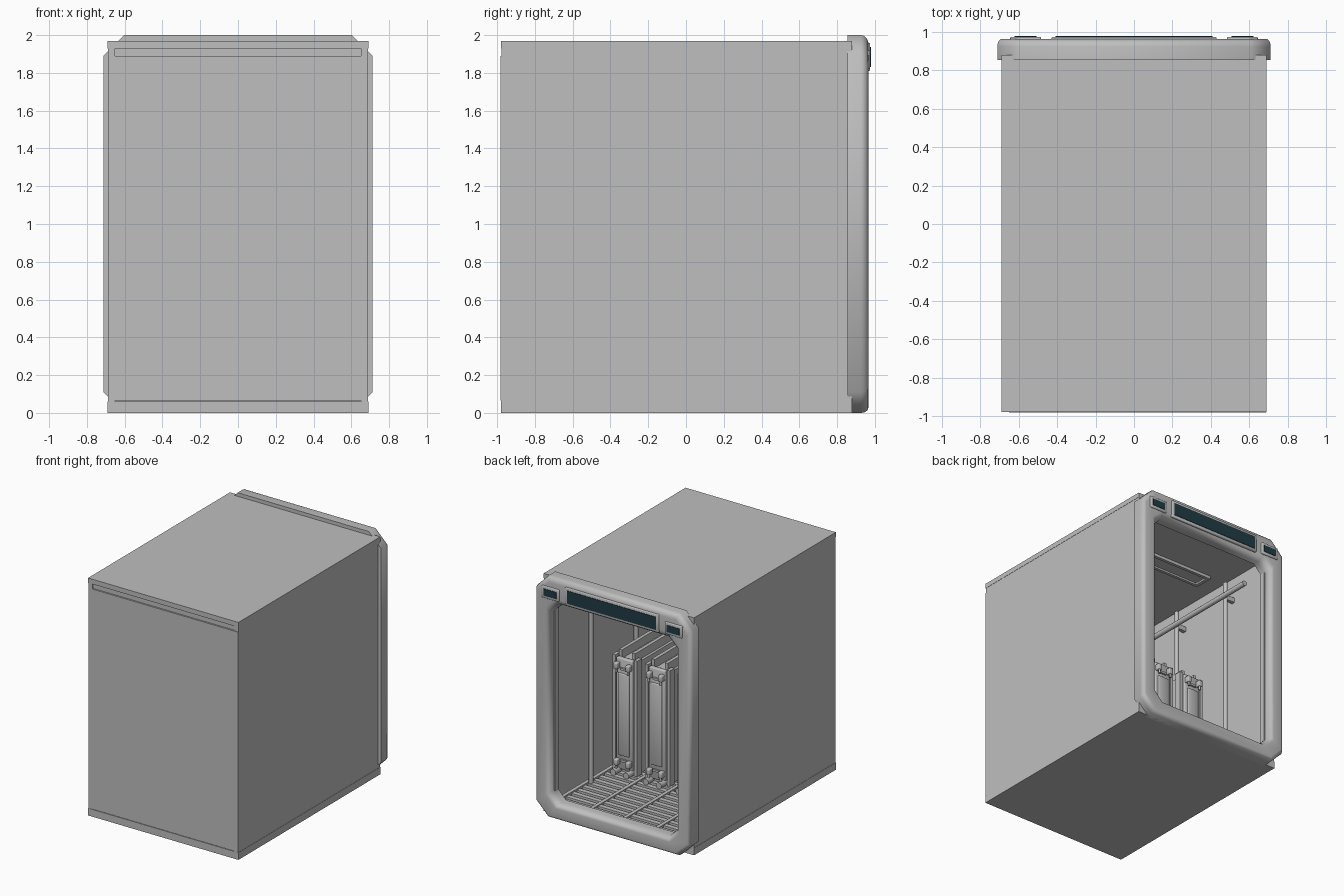
import bpy, bmesh, math
from mathutils import Vector

cube = bpy.data.objects.get("Cube")
if cube:
    bpy.data.objects.remove(cube, do_unlink=True)


def material(name, rgb):
    m = bpy.data.materials.new(name)
    m.use_nodes = True
    m.diffuse_color = (*rgb, 1)
    bsdf = m.node_tree.nodes["Principled BSDF"]
    bsdf.inputs["Base Color"].default_value = (*rgb, 1)
    bsdf.inputs["Roughness"].default_value = 0.6
    return m


GREY = material("light grey metal", (0.52, 0.52, 0.52))
SCREEN = material("dark teal screen", (0.014, 0.045, 0.06))


def finish(name, bm, mat, smooth=False):
    bmesh.ops.recalc_face_normals(bm, faces=bm.faces)
    mesh = bpy.data.meshes.new(name)
    bm.to_mesh(mesh)
    bm.free()
    mesh.materials.append(mat)
    ob = bpy.data.objects.new(name, mesh)
    bpy.context.collection.objects.link(ob)
    if smooth:
        bpy.ops.object.select_all(action='DESELECT')
        ob.select_set(True)
        bpy.context.view_layer.objects.active = ob
        bpy.ops.object.shade_smooth_by_angle(angle=math.radians(50))
    return ob


def box(name, xs, ys, zs, mat=GREY, bevel=0):
    """Box from its limits on each axis."""
    bm = bmesh.new()
    bmesh.ops.create_cube(bm, size=1)
    for v in bm.verts:
        v.co = Vector([(r[0] + r[1]) / 2 + c * (r[1] - r[0])
                       for r, c in zip((xs, ys, zs), v.co)])
    if bevel:
        bmesh.ops.bevel(bm, geom=bm.edges[:], offset=bevel, segments=2,
                        affect='EDGES', profile=0.5)
    return finish(name, bm, mat, bool(bevel))


def rod(name, start, end, radius, sides=12):
    a, b = Vector(start), Vector(end)
    bm = bmesh.new()
    bmesh.ops.create_cone(bm, cap_ends=True, segments=sides, radius1=radius,
                          radius2=radius, depth=(b - a).length)
    turn = (b - a).to_track_quat('Z', 'Y')
    for v in bm.verts:
        v.co = turn @ v.co + (a + b) / 2
    return finish(name, bm, GREY, True)


def octagon(half, low, high, cut, y):
    """Chamfered rectangle in the xz plane."""
    right = [(half - cut, low), (half, low + cut),
             (half, high - cut), (half - cut, high)]
    pts = right + [(-x, z) for x, z in reversed(right)]
    return [(x, y, z) for x, z in pts]


# Housing: slabs, side walls and closed front
FRONT, REAR, HALF = -0.98, 0.88, 0.69
box("bottom_slab", (-HALF, HALF), (FRONT, REAR), (0, 0.06))
box("top_slab", (-HALF, HALF), (FRONT, REAR), (1.93, 1.97))
box("ceiling", (-0.65, 0.65), (-0.94, REAR), (1.89, 1.93))
for side, s in (("left", 1), ("right", -1)):
    box(side + "_wall", sorted((s * 0.65, s * 0.688)), (FRONT + 0.002, REAR), (0.06, 1.93))
box("front_wall", (-0.65, 0.65), (-0.97, -0.94), (0.06, 1.93))
box("front_panel", (-0.65, 0.688), (-0.983, -0.96), (0.065, 1.89))

# Rear frame: rounded ring swept around the chamfered opening
bm = bmesh.new()
rings = []
sections = [(0, 0.855)]
for i in range(6):
    t = math.radians(18 * i)
    sections.append((0.2 * (1 - math.cos(t)), 0.925 + 0.04 * math.sin(t)))
for i in range(6):
    t = math.radians(18 * i)
    sections.append((0.75 + 0.25 * math.sin(t), 0.905 + 0.06 * math.cos(t)))
sections.append((1, 0.855))
for f, y in sections:
    loop = octagon(0.712 - 0.132 * f, 0.13 * f, 2 - 0.22 * f, 0.11 - 0.03 * f, y)
    rings.append([bm.verts.new(p) for p in loop])
for a, b in zip(rings, rings[1:] + rings[:1]):
    for i in range(8):
        j = (i + 1) % 8
        bm.faces.new((a[i], a[j], b[j], b[i]))
finish("rear_frame", bm, GREY, True)

# Inner lip around the opening
bm = bmesh.new()
lip = []
for grow, y in ((0, 0.85), (0, 0.9), (0.03, 0.9), (0.03, 0.85)):
    lip.append([bm.verts.new(p) for p in
                octagon(0.57 + grow, 0.12 - grow, 1.79 + grow, 0.07, y)])
for a, b in zip(lip, lip[1:] + lip[:1]):
    for i in range(8):
        j = (i + 1) % 8
        bm.faces.new((a[i], a[j], b[j], b[i]))
finish("opening_lip", bm, GREY)


# Control displays on the top of the frame
def display(name, x, half, low, high):
    box(name + "_bezel", (x - half, x + half), (0.95, 0.975), (low, high), GREY, 0.006)
    box(name + "_screen", (x - half + 0.022, x + half - 0.022), (0.974, 0.979),
        (low + 0.022, high - 0.022), SCREEN)


display("main_display", 0, 0.43, 1.81, 1.96)
for side, s in (("left", 1), ("right", -1)):
    display(side + "_display", s * 0.565, 0.08, 1.82, 1.92)

# Floor grating: slats across, runners along
for i in range(24):
    y = -0.88 + i * 0.072
    box("floor_slat", (-0.58, 0.58), (y, y + 0.04), (0.06, 0.095))
for x in (-0.6, -0.3, 0, 0.3, 0.6):
    box("floor_runner", (x - 0.015, x + 0.015), (-0.92, 0.82), (0.06, 0.102))

# Side posts and rails
for side, s in (("left", 1), ("right", -1)):
    x = s * 0.57
    for y in (-0.75, -0.16, 0.43):
        rod(side + "_post", (x, y, 0.06), (x, y, 1.82), 0.018)
        box(side + "_post_bracket", sorted((x, s * 0.65)), (y - 0.015, y + 0.015), (1.67, 1.71))
    rod(side + "_upper_rail", (x - s * 0.03, -0.92, 1.69), (x - s * 0.03, 0.7, 1.69), 0.022)

# Ceiling fixture: raised rim with a recessed panel
box("ceiling_light_panel", (-0.46, 0.46), (0.2, 0.32), (1.88, 1.895))
for y in (0.18, 0.32):
    box("ceiling_light_rim", (-0.49, 0.49), (y, y + 0.025), (1.865, 1.895))
for x in (-0.49, 0.46):
    box("ceiling_light_end", (x, x + 0.03), (0.2, 0.325), (1.865, 1.895))

# Four upright modules with face plates, fins and latches
FACE = 0.17
for x in (-0.45, -0.15, 0.15, 0.45):
    box("module_body", (x - 0.095, x + 0.095), (-0.9, FACE - 0.03), (0.1, 1.03))
    box("module_plate", (x - 0.075, x + 0.075), (FACE - 0.04, FACE), (0.13, 1.05), GREY, 0.008)
    box("module_inset", (x - 0.05, x + 0.05), (FACE - 0.01, FACE + 0.012), (0.25, 0.93), GREY, 0.006)
    for s in (-1, 1):
        edge = x + s * 0.1
        box("module_edge_rail", (edge - 0.014, edge + 0.014), (FACE - 0.07, FACE - 0.01), (0.1, 1.06))
        box("module_top_fin", (x + s * 0.06 - 0.014, x + s * 0.06 + 0.014),
            (-0.9, FACE - 0.04), (1.03, 1.1))
        for z in (0.17, 0.97):
            lx = x + s * 0.055
            box("module_latch", (lx - 0.018, lx + 0.018), (FACE - 0.01, FACE + 0.04),
                (z, z + 0.05), GREY, 0.006)
            rod("latch_pin", (lx, FACE + 0.025, z - 0.03), (lx, FACE + 0.025, z), 0.009)
        rod("module_foot", (x + s * 0.06, FACE - 0.02, 0.12), (x + s * 0.06, FACE + 0.06, 0.12), 0.026)
    for z in (0.2, 0.96):
        box("module_grip", (x - 0.028, x + 0.028), (FACE - 0.005, FACE + 0.015), (z, z + 0.018))
